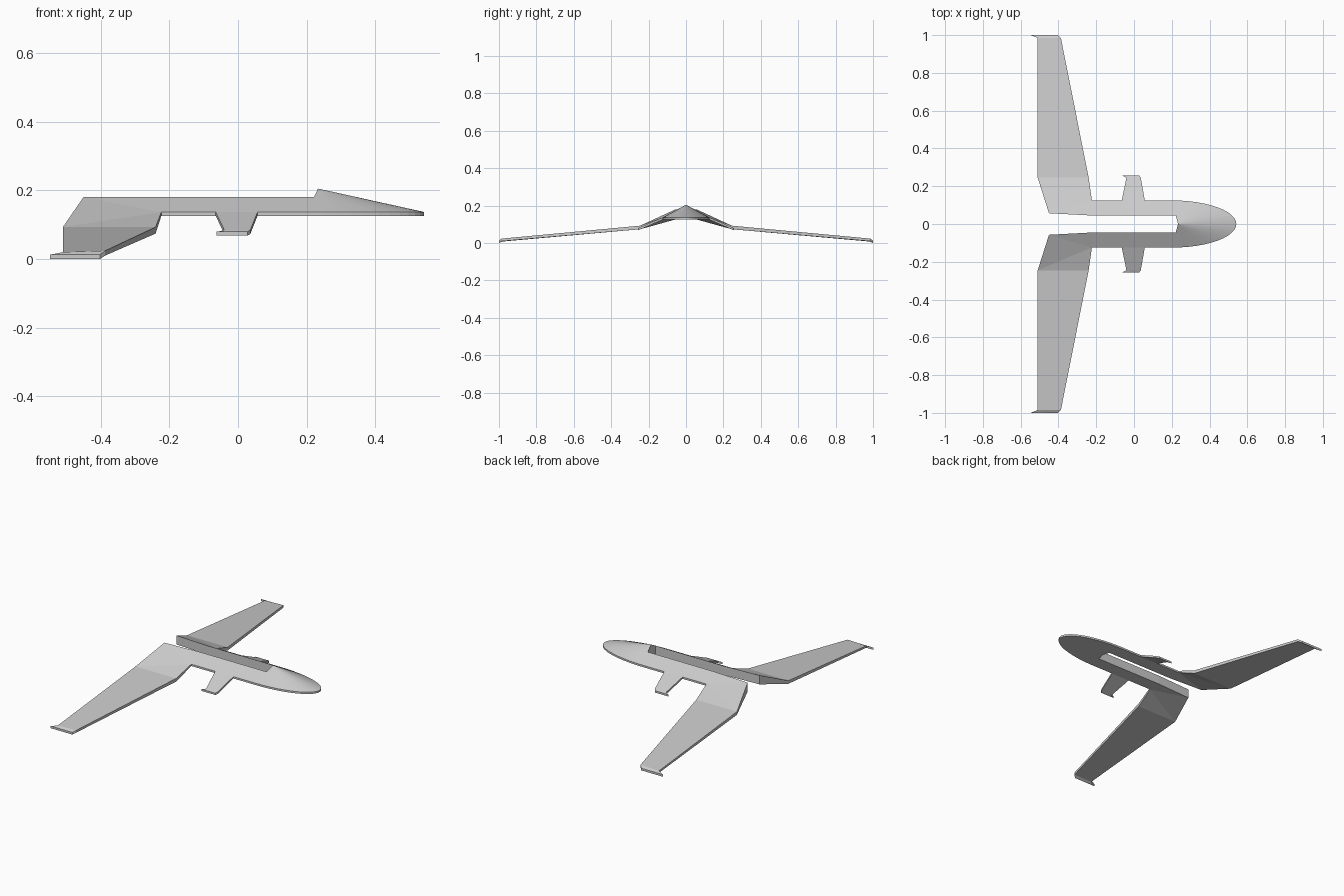
import bpy, bmesh, math

if "Cube" in bpy.data.objects:
    bpy.data.objects.remove(bpy.data.objects["Cube"])

def plate(name, pts, faces, open_edges=()):
    """Thick half-plate from (x, y, top z, bottom z) points, mirrored across y = 0."""
    bm = bmesh.new()
    top = [bm.verts.new((x, y, zt)) for x, y, zt, zb in pts]
    bot = [bm.verts.new((x, y, zb)) for x, y, zt, zb in pts]
    directed = {(f[i], f[(i + 1) % len(f)]) for f in faces for i in range(len(f))}
    skip = {frozenset(e) for e in open_edges}
    for f in faces:
        bm.faces.new([top[i] for i in f])
        bm.faces.new([bot[i] for i in reversed(f)])
    for a, b in directed:
        on_mirror = pts[a][1] == 0 and pts[b][1] == 0
        if (b, a) in directed or frozenset((a, b)) in skip or on_mirror:
            continue
        bm.faces.new((top[b], top[a], bot[a], bot[b]))
    bm.normal_update()
    me = bpy.data.meshes.new(name)
    bm.to_mesh(me)
    bm.free()
    ob = bpy.data.objects.new(name, me)
    bpy.context.collection.objects.link(ob)
    mod = ob.modifiers.new("mirror", 'MIRROR')
    mod.use_axis = (False, True, False)
    mod.use_clip = True
    return ob

LOW, RIM, RIDGE, PEAK = 0.126, 0.137, 0.18, 0.205
IN, OUT = 0.045, 0.125

# fuselage: sloped side strip along the slot, then a fan forming the nose
pts = [(-0.223, IN, RIDGE, LOW), (-0.223, OUT, RIM, LOW),
       (-0.065, OUT, RIM, LOW), (0.057, OUT, RIM, LOW),
       (0.233, IN, RIDGE, LOW), (0.233, 0, PEAK, LOW)]
N = 12
first = len(pts)
for i in range(N + 1):
    a = math.pi / 2 * (1 - i / N)
    y = 0 if i == N else OUT * math.sin(a)
    pts.append((0.2 + 0.342 * math.cos(a), y, RIM, LOW))
faces = [(0, 4, first, 3, 2, 1), (5, first, 4)]
faces += [(5, first + i + 1, first + i) for i in range(N)]
plate("fuselage", pts, faces, [(0, 1), (2, 3)])

# main wing: root panel, outer panel and turned-down tip
wing = [(-0.45, 0.057, RIDGE, LOW), (-0.223, IN, RIDGE, LOW),
        (-0.223, OUT, RIM, LOW), (-0.24, 0.245, 0.093, 0.074),
        (-0.51, 0.245, 0.093, 0.074), (-0.387, 0.985, 0.024, 0.01),
        (-0.51, 0.985, 0.02, 0.008), (-0.402, 1.0, 0.013, 0.0),
        (-0.547, 1.0, 0.013, 0.0), (-0.53, 0.993, 0.016, 0.003)]
plate("main_wing", wing,
      [(0, 1, 2), (0, 2, 4), (2, 3, 4), (4, 3, 5, 6), (6, 5, 7, 9), (9, 7, 8)],
      [(1, 2)])

# small forward wing with the same kind of tip
canard = [(-0.065, OUT, RIM, LOW), (0.057, OUT, RIM, LOW),
          (0.036, 0.245, 0.085, 0.073), (-0.04, 0.245, 0.085, 0.073),
          (0.028, 0.256, 0.08, 0.069), (-0.063, 0.256, 0.08, 0.069),
          (-0.053, 0.251, 0.081, 0.07)]
plate("front_wing", canard, [(0, 1, 2, 3), (3, 2, 4, 6), (6, 4, 5)], [(0, 1)])
